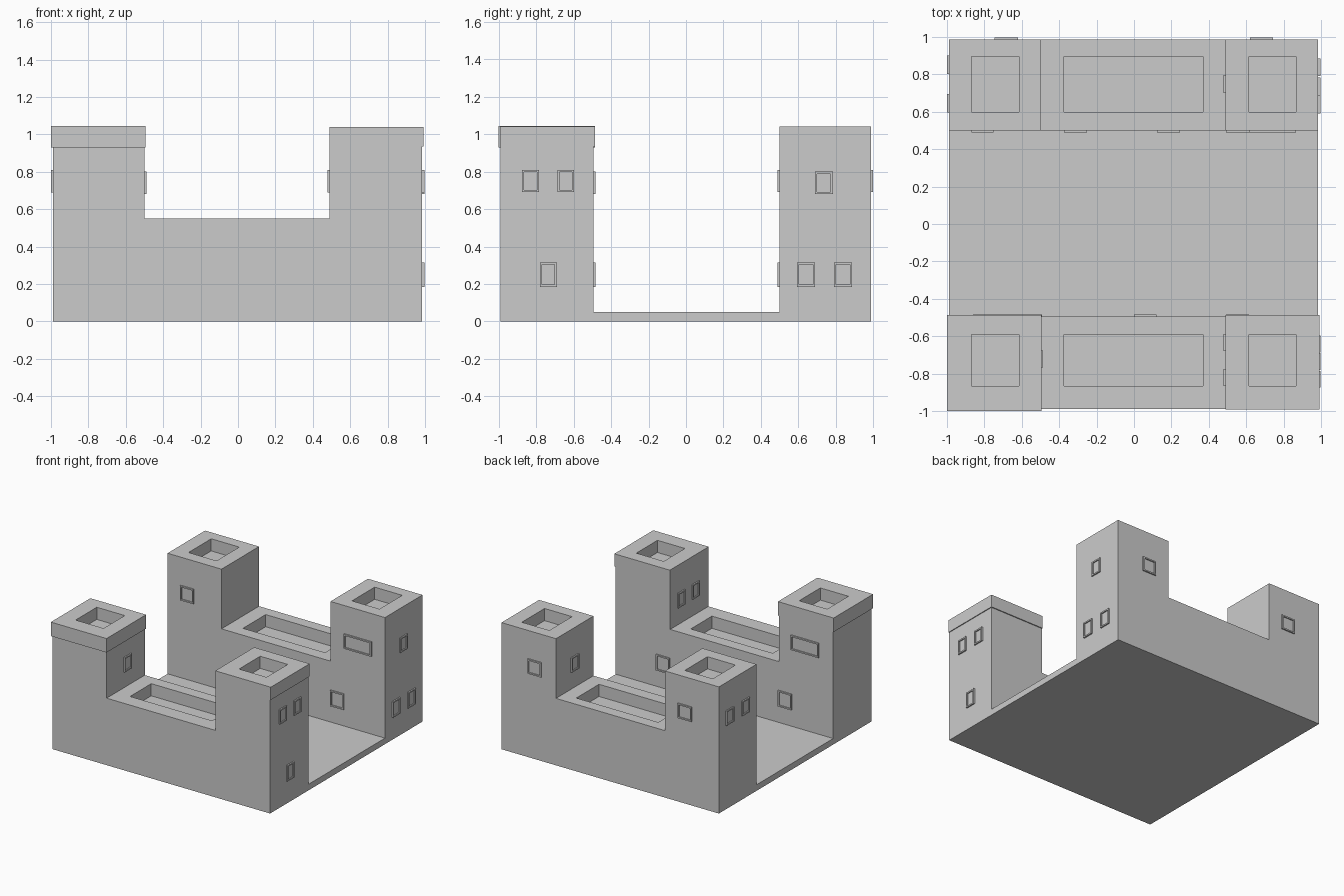
import bpy, bmesh

if "Cube" in bpy.data.objects:
    bpy.data.objects.remove(bpy.data.objects["Cube"])


def finish(name, bm):
    bmesh.ops.recalc_face_normals(bm, faces=bm.faces)
    me = bpy.data.meshes.new(name)
    bm.to_mesh(me)
    bm.free()
    ob = bpy.data.objects.new(name, me)
    bpy.context.collection.objects.link(ob)
    return ob


def add_box(bm, lo, hi):
    vs = bmesh.ops.create_cube(bm, size=1)["verts"]
    for v in vs:
        v.co = [lo[i] if v.co[i] < 0 else hi[i] for i in range(3)]
    return list({f for v in vs for f in v.link_faces})


def sink(bm, face, lo, hi, depth):
    """Inset a face to the rectangle lo..hi (xy) and push it down into a pit."""
    c = face.calc_center_median()
    bmesh.ops.inset_individual(bm, faces=[face], thickness=0.02)
    for v in face.verts:
        v.co.x = lo[0] if v.co.x < c.x else hi[0]
        v.co.y = lo[1] if v.co.y < c.y else hi[1]
    # vertical pit walls
    new = bmesh.ops.extrude_discrete_faces(bm, faces=[face])["faces"][0]
    for v in new.verts:
        v.co.z -= depth


PIT = 0.10
PIT_X = [(-0.87, -0.615), (-0.375, 0.37), (0.615, 0.865)]


def side_block(name, y0, y1, pit_y, tower_z, capped):
    """Two towers joined by a lower wall: U outline extruded in depth."""
    bm = bmesh.new()
    outline = [(-0.99, 0), (0.985, 0), (0.985, tower_z), (0.49, tower_z),
               (0.49, 0.55), (-0.5, 0.55), (-0.5, tower_z), (-0.99, tower_z)]
    f = bm.faces.new([bm.verts.new((x, y0, z)) for x, z in outline])
    ext = bmesh.ops.extrude_face_region(bm, geom=[f])["geom"]
    for v in ext:
        if isinstance(v, bmesh.types.BMVert):
            v.co.y = y1
    bmesh.ops.recalc_face_normals(bm, faces=bm.faces)
    tops = sorted((f for f in bm.faces if f.normal.z > 0.9),
                  key=lambda f: f.calc_center_median().x)
    for i, (f, px) in enumerate(zip(tops, PIT_X)):
        if capped and i != 1:
            bm.faces.remove(f)
        else:
            sink(bm, f, (px[0], pit_y[0]), (px[1], pit_y[1]), PIT)
    return finish(name, bm)


def cap(name, lo, hi, px):
    bm = bmesh.new()
    faces = add_box(bm, lo, hi)
    bm.normal_update()
    top = max(faces, key=lambda f: f.calc_center_median().z)
    sink(bm, top, (px[0], -0.865), (px[1], -0.59), PIT)
    return finish(name, bm)


def window(name, axis, sign, plane, a, z):
    """Raised frame with a recessed pane on an x- or y-facing wall."""
    bm = bmesh.new()
    other = 1 - axis
    lo, hi = [0, 0, z[0]], [0, 0, z[1]]
    lo[axis], hi[axis] = sorted((plane, plane + sign * 0.011))
    lo[other], hi[other] = a
    faces = add_box(bm, lo, hi)
    bm.normal_update()
    front = max(faces, key=lambda f: sign * f.calc_center_median()[axis])
    bmesh.ops.inset_individual(bm, faces=[front], thickness=0.016)
    new = bmesh.ops.extrude_discrete_faces(bm, faces=[front])["faces"][0]
    for v in new.verts:
        v.co[axis] -= sign * 0.009
    return finish(name, bm)


# Front and back blocks, courtyard floor
side_block("front_block", -0.99, -0.495, (-0.865, -0.59), 0.935, True)
side_block("back_block", 0.5, 0.987, (0.6, 0.895), 1.04, False)
bm = bmesh.new()
add_box(bm, (-0.99, -0.495, 0), (0.985, 0.5, 0.05))
finish("courtyard_floor", bm)

# Overhanging caps on the front towers
cap("left_cap", (-1.0, -1.0, 0.93), (-0.494, -0.487, 1.045), PIT_X[0])
cap("right_cap", (0.488, -0.992, 0.935), (0.992, -0.487, 1.04), PIT_X[2])

# Windows: axis, facing, wall plane, span along the wall, height span
UP, UP2, LOW = (0.69, 0.81), (0.68, 0.80), (0.185, 0.315)
windows = [
    # right side
    (0, 1, 0.985, (-0.875, -0.785), UP), (0, 1, 0.985, (-0.687, -0.597), UP),
    (0, 1, 0.985, (-0.78, -0.69), LOW), (0, 1, 0.985, (0.688, 0.784), UP2),
    (0, 1, 0.985, (0.592, 0.688), LOW), (0, 1, 0.985, (0.79, 0.886), LOW),
    # left side
    (0, -1, -0.99, (0.803, 0.9), UP), (0, -1, -0.99, (0.597, 0.695), UP),
    # tower faces above the walls
    (0, 1, -0.5, (-0.77, -0.675), UP2), (0, -1, 0.49, (-0.68, -0.587), UP),
    (0, -1, 0.49, (-0.865, -0.775), UP), (0, -1, 0.49, (0.7, 0.796), UP),
    # back side
    (1, 1, 0.987, (-0.745, -0.62), UP), (1, 1, 0.987, (0.62, 0.743), UP),
    # courtyard, back block
    (1, -1, 0.5, (-0.87, -0.75), UP), (1, -1, 0.5, (-0.375, -0.252), LOW),
    (1, -1, 0.5, (0.122, 0.245), LOW), (1, -1, 0.5, (0.493, 0.615), LOW),
    (1, -1, 0.5, (0.615, 0.865), UP),
    # courtyard, front block
    (1, 1, -0.495, (0.0, 0.12), LOW), (1, 1, -0.495, (0.493, 0.615), LOW),
    (1, 1, -0.495, (-0.615, -0.493), LOW), (1, 1, -0.495, (-0.862, -0.61), UP2),
]
for i, w in enumerate(windows):
    window(f"window_{i + 1}", *w)
